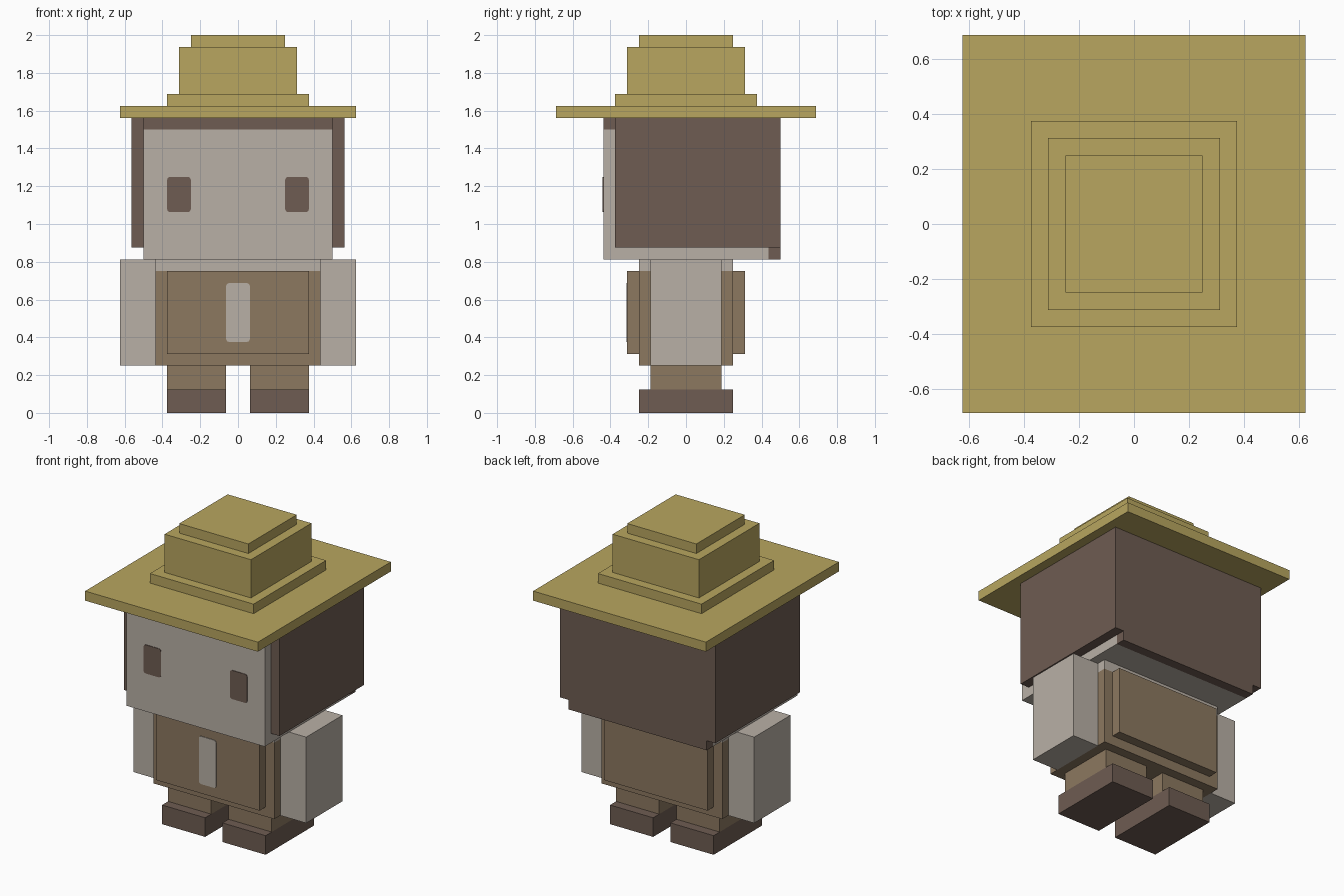
import bpy, bmesh

if "Cube" in bpy.data.objects:
    bpy.data.objects.remove(bpy.data.objects["Cube"], do_unlink=True)

U = 1 / 16  # block unit


def material(name, rgb):
    m = bpy.data.materials.new(name)
    m.use_nodes = True
    color = (*rgb, 1)
    m.diffuse_color = color
    m.node_tree.nodes["Principled BSDF"].inputs["Base Color"].default_value = color
    return m


straw = material("straw", (0.48, 0.38, 0.115))
pale = material("pale_skin", (0.485, 0.434, 0.381))
cloth = material("brown_cloth", (0.262, 0.188, 0.117))
dark = material("dark_brown", (0.156, 0.107, 0.084))


def box(name, mat, x, y, z, corner=0):
    """Box from ranges in block units; corner rounds the edges running along y."""
    bm = bmesh.new()
    bmesh.ops.create_cube(bm, size=1)
    for v in bm.verts:
        for i, (low, high) in enumerate((x, y, z)):
            v.co[i] = U * (high if v.co[i] > 0 else low)
    if corner:
        edges = [e for e in bm.edges
                 if abs(e.verts[0].co.y - e.verts[1].co.y) > 1e-5]
        bmesh.ops.bevel(bm, geom=edges, offset=corner, segments=2,
                        profile=0.5, affect='EDGES')
    mesh = bpy.data.meshes.new(name)
    bm.to_mesh(mesh)
    bm.free()
    mesh.materials.append(mat)
    obj = bpy.data.objects.new(name, mesh)
    bpy.context.scene.collection.objects.link(obj)
    return obj


def wide(half):
    return (-half, half)


def pair(name, mat, x, y, z, corner=0):
    """Matching boxes on the left (+x) and right (-x)."""
    box("left_" + name, mat, x, y, z, corner)
    box("right_" + name, mat, (-x[1], -x[0]), y, z, corner)


# Legs and shoes
pair("shoe", dark, (1, 6), wide(4), (0, 2))
pair("leg", cloth, (1, 6), wide(3), (2, 4))

# Body, neckline, vest and chest patch
box("shirt", cloth, wide(7), wide(4), (4, 12))
box("neckline", pale, wide(7), wide(4), (12, 13))
box("vest", cloth, wide(6), wide(5), (5, 12))
box("chest_patch", pale, wide(1), (-5.06, -4.95), (6, 11), corner=0.015)

# Arms
pair("arm", pale, (7, 10), wide(3), (4, 13))

# Head and eyes
box("head", pale, wide(8), wide(7), (13, 24))
pair("eye", dark, (4, 6), (-7.06, -6.95), (17, 20), corner=0.015)

# Hair on the top, back and sides
box("hair_top", dark, wide(8), wide(7), (24, 25))
box("hair_back", dark, wide(8), (7, 8), (13, 25))
pair("hair_side", dark, (8, 9), (-6, 8), (14, 25))

# Hat, stacked from the brim up
box("hat_brim", straw, wide(10), wide(11), (25, 26))
for name, half, low, high in (("band", 6, 26, 27), ("crown", 5, 27, 31),
                              ("top", 4, 31, 32)):
    box("hat_" + name, straw, wide(half), wide(half), (low, high))
